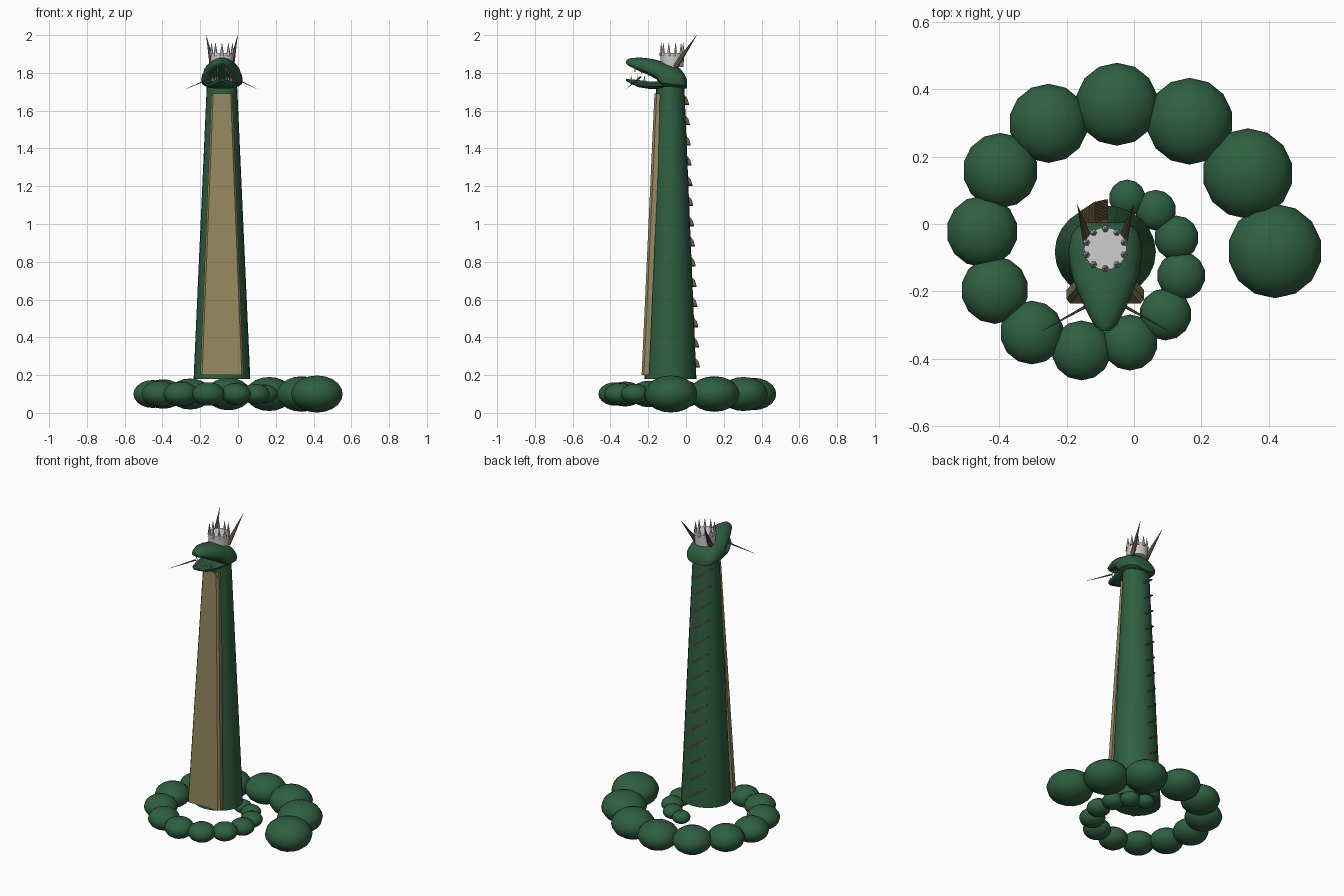
import bpy, bmesh, math
from mathutils import Vector

if "Cube" in bpy.data.objects:
    bpy.data.objects.remove(bpy.data.objects["Cube"])


def material(name, color):
    m = bpy.data.materials.new(name)
    m.use_nodes = True
    m.diffuse_color = (*color, 1)
    m.node_tree.nodes["Principled BSDF"].inputs["Base Color"].default_value = (*color, 1)
    return m


GREEN = material("scale green", (0.028, 0.115, 0.052))
TAN = material("belly tan", (0.30, 0.25, 0.115))
BROWN = material("spine brown", (0.17, 0.10, 0.05))
HORN = material("horn brown", (0.18, 0.13, 0.085))
SILVER = material("crown silver", (0.62, 0.62, 0.62))
IVORY = material("tooth ivory", (0.8, 0.78, 0.7))

CX, CY = -0.085, -0.083


def finish(name, bm, mat, smooth=True):
    bmesh.ops.recalc_face_normals(bm, faces=bm.faces)
    me = bpy.data.meshes.new(name)
    bm.to_mesh(me)
    bm.free()
    me.materials.append(mat)
    ob = bpy.data.objects.new(name, me)
    bpy.context.collection.objects.link(ob)
    if smooth:
        bpy.ops.object.select_all(action='DESELECT')
        ob.select_set(True)
        bpy.context.view_layer.objects.active = ob
        bpy.ops.object.shade_smooth_by_angle(angle=math.radians(40))
    return ob


def loft(rings):
    """Skin a list of equal closed rings and cap both ends."""
    bm = bmesh.new()
    loops = [[bm.verts.new(p) for p in ring] for ring in rings]
    n = len(loops[0])
    for a, b in zip(loops, loops[1:]):
        for i in range(n):
            bm.faces.new((a[i], a[(i + 1) % n], b[(i + 1) % n], b[i]))
    bm.faces.new(loops[0])
    bm.faces.new(loops[-1])
    return bm


def cone(name, base, tip, radius, mat, sides=8, tip_radius=0.0005):
    base, tip = Vector(base), Vector(tip)
    turn = (tip - base).to_track_quat('Z', 'Y')
    rings = []
    for centre, r in ((base, radius), (tip, tip_radius)):
        angles = [math.tau * i / sides for i in range(sides)]
        rings.append([centre + turn @ Vector((r * math.cos(a), r * math.sin(a), 0)) for a in angles])
    return finish(name, loft(rings), mat)


def circle(r, z, ry=1.0, n=24, cy=CY):
    return [(CX + r * math.cos(math.tau * i / n), cy + ry * r * math.sin(math.tau * i / n), z)
            for i in range(n)]


# Coiled tail: a spiral of flattened, shrinking beads
for i in range(16):
    a, d = math.radians(28.5 * i), 0.503 - 0.0222 * i
    bm = bmesh.new()
    bmesh.ops.create_uvsphere(bm, u_segments=14, v_segments=10, radius=0.14 - 0.0057 * i)
    bmesh.ops.scale(bm, vec=(1, 1, 0.7), verts=bm.verts)
    bmesh.ops.translate(bm, vec=(CX + d * math.cos(a), -0.08 + d * math.sin(a), 0.1), verts=bm.verts)
    finish(f"tail_bead_{i + 1}", bm, GREEN)

# Upright tapering body
finish("body", loft([circle(0.15, 0.18, 0.92), circle(0.08, 1.74, 0.92)]), GREEN)


# Belly plate with chamfered sides
def plate_ring(z, w, front, back):
    return [(CX - w, back, z), (CX - w, front + 0.012, z), (CX - w + 0.01, front, z),
            (CX + w - 0.01, front, z), (CX + w, front + 0.012, z), (CX + w, back, z)]


finish("belly_plate", loft([plate_ring(0.2, 0.115, -0.235, -0.195),
                            plate_ring(1.69, 0.056, -0.167, -0.13)]), TAN, smooth=False)

# Slanted blades down the back
for i in range(14):
    z = 0.27 + 0.107 * i
    y = CY + 0.92 * (0.15 - 0.07 * (z - 0.18) / 1.56)
    outline = [(-0.08, y - 0.02, -0.028), (-0.08, y + 0.022, -0.028),
               (-0.115, y + 0.014, 0.0), (-0.155, y - 0.012, 0.03), (-0.155, y - 0.04, 0.03)]
    rings = [[(x + s * 0.003, yy, z + dz + s * 0.003) for x, yy, dz in outline] for s in (-1, 1)]
    finish(f"back_blade_{i + 1}", loft(rings), BROWN, smooth=False)


# Head and jaw are lofts along y of (y, half width, bottom, top)
def head_loft(name, stations, waist):
    rings = []
    for y, w, zb, zt in stations:
        zm, ring = zb + waist * (zt - zb), []
        for k in range(20):
            c, s = math.cos(math.tau * k / 20), math.sin(math.tau * k / 20)
            dz = s * (zt - zm) if s > 0 else -abs(s) ** 0.6 * (zm - zb)
            ring.append((CX + w * c, y, zm + dz))
        rings.append(ring)
    return finish(name, loft(rings), GREEN)


head_loft("head", [(-0.317, 0.012, 1.85, 1.866), (-0.3, 0.034, 1.835, 1.877),
                   (-0.25, 0.06, 1.81, 1.882), (-0.2, 0.082, 1.79, 1.877),
                   (-0.155, 0.098, 1.765, 1.868), (-0.13, 0.104, 1.722, 1.862),
                   (-0.08, 0.11, 1.717, 1.85), (-0.03, 0.1, 1.716, 1.822),
                   (-0.01, 0.085, 1.716, 1.797), (0.005, 0.06, 1.718, 1.765)], 0.35)
head_loft("lower_jaw", [(-0.317, 0.012, 1.757, 1.767), (-0.29, 0.036, 1.742, 1.766),
                        (-0.25, 0.056, 1.724, 1.762), (-0.2, 0.074, 1.716, 1.755),
                        (-0.12, 0.09, 1.716, 1.755)], 0.7)

# Crown: solid band ringed with points
finish("crown_band", loft([circle(0.06, 1.83, cy=-0.073), circle(0.063, 1.905, cy=-0.073)]), SILVER)
for i in range(10):
    a = math.tau * (i + 0.5) / 10
    x, y = CX + 0.058 * math.cos(a), -0.073 + 0.058 * math.sin(a)
    cone(f"crown_point_{i + 1}", (x, y, 1.89), (x, y, 1.96), 0.012, SILVER, 6)

# Paired horns, whiskers and teeth
for side, s in (("left", 1), ("right", -1)):
    cone(f"{side}_horn", (CX + s * 0.05, -0.055, 1.835), (CX + s * 0.083, 0.057, 2.0), 0.016, HORN)
    cone(f"{side}_whisker", (CX + s * 0.05, -0.24, 1.778), (CX + s * 0.188, -0.317, 1.715), 0.005, BROWN, 6)
    for k in range(3):
        y, w = -0.29 + 0.035 * k, 0.022 + 0.013 * k
        cone(f"{side}_lower_tooth_{k + 1}", (CX + s * w, y, 1.755), (CX + s * w, y, 1.787), 0.007, IVORY, 6)
        cone(f"{side}_upper_tooth_{k + 1}", (CX + s * w, y + 0.02, 1.83 - 0.01 * k),
             (CX + s * w, y + 0.02, 1.8 - 0.01 * k), 0.006, IVORY, 6)
